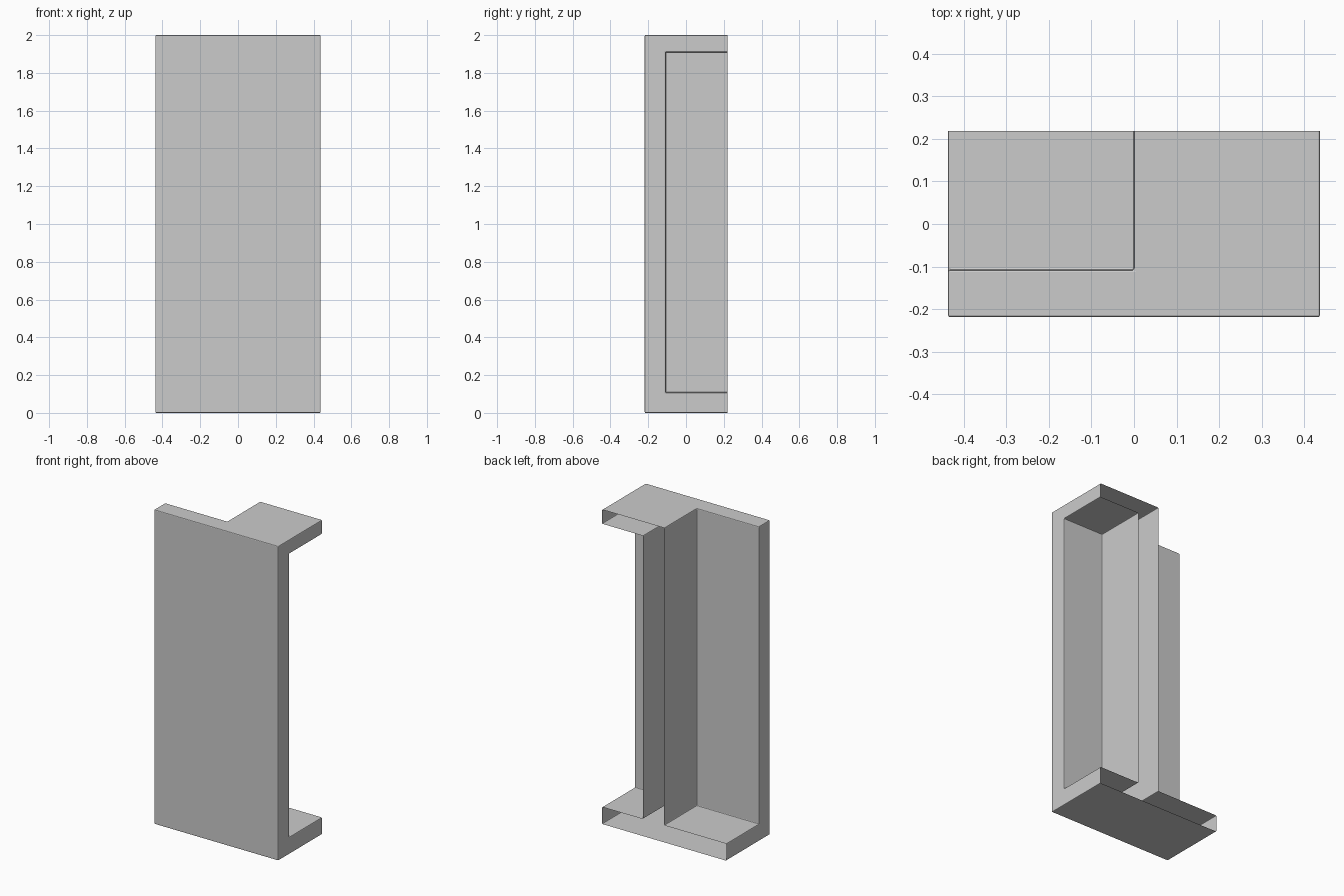
import bpy
import bmesh
from mathutils import Vector

cube = bpy.data.objects.get("Cube")
if cube:
    bpy.data.objects.remove(cube, do_unlink=True)

# Single plain grey material
grey = bpy.data.materials.new("light grey")
grey.use_nodes = True
colour = (0.6, 0.6, 0.6, 1)
grey.diffuse_color = colour
grey.node_tree.nodes["Principled BSDF"].inputs["Base Color"].default_value = colour

# Cell boundaries of the block along each axis
W, D, H = 0.437, 0.219, 2.0
cuts = ([-W, 0, 0.15, W], [-D, -0.108, D], [0, 0.108, 1.91, H])
FRONT, BACK = 0, 1


def solid(cell):
    """Front panel, base, middle upright and one top shelf are filled."""
    if any(c < 0 or c >= len(cuts[a]) - 1 for a, c in enumerate(cell)):
        return False
    i, j, k = cell
    return j == FRONT or k == 0 or i == 1 or (i == 2 and k == 2)


def add_face(bm, cell, axis, side):
    """Add the wall of one cell, facing outward."""
    u, v = [a for a in range(3) if a != axis]
    corners = []
    for du, dv in ((0, 0), (1, 0), (1, 1), (0, 1)):
        p = Vector()
        p[axis] = cuts[axis][cell[axis] + (side > 0)]
        p[u] = cuts[u][cell[u] + du]
        p[v] = cuts[v][cell[v] + dv]
        corners.append(bm.verts.new(p))
    face = bm.faces.new(corners)
    face.normal_update()
    if face.normal[axis] * side < 0:
        face.normal_flip()


# Hollow skin of the block, left open at the back
bm = bmesh.new()
for i in range(3):
    for j in range(2):
        for k in range(3):
            cell = (i, j, k)
            if not solid(cell):
                continue
            for axis in range(3):
                for side in (-1, 1):
                    beyond = list(cell)
                    beyond[axis] += side
                    open_back = axis == 1 and side > 0 and j == BACK
                    if not solid(beyond) and not open_back:
                        add_face(bm, cell, axis, side)
bmesh.ops.remove_doubles(bm, verts=bm.verts, dist=0.0001)
bmesh.ops.dissolve_limit(bm, angle_limit=0.02, verts=bm.verts, edges=bm.edges)

mesh = bpy.data.meshes.new("recessed_shell")
bm.to_mesh(mesh)
bm.free()
mesh.materials.append(grey)
shell = bpy.data.objects.new("recessed_shell", mesh)
bpy.context.collection.objects.link(shell)

# Thin softened edges
bevel = shell.modifiers.new("edge_bevel", "BEVEL")
bevel.width = 0.005
bevel.segments = 2
bevel.limit_method = "ANGLE"
